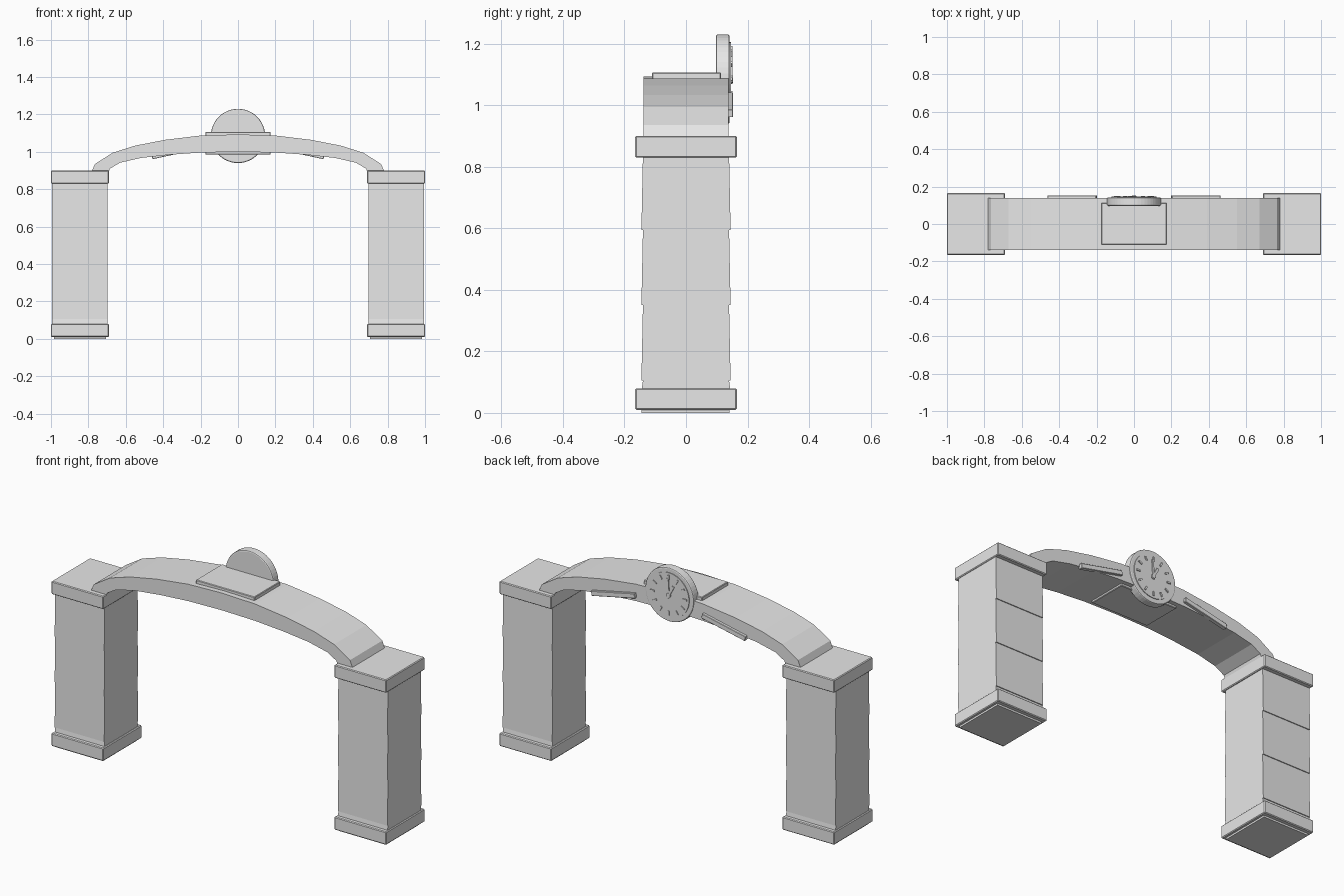
import bpy, bmesh, math
from mathutils import Matrix

cube = bpy.data.objects.get("Cube")
if cube:
    bpy.data.objects.remove(cube, do_unlink=True)

stone = bpy.data.materials.new("grey_stone")
stone.use_nodes = True
GREY = (0.8, 0.8, 0.8, 1)
stone.diffuse_color = GREY
stone.node_tree.nodes["Principled BSDF"].inputs["Base Color"].default_value = GREY


def finish(name, bm, bevel=0, segments=1):
    bmesh.ops.recalc_face_normals(bm, faces=bm.faces)
    mesh = bpy.data.meshes.new(name)
    bm.to_mesh(mesh)
    bm.free()
    mesh.materials.append(stone)
    ob = bpy.data.objects.new(name, mesh)
    bpy.context.scene.collection.objects.link(ob)
    if bevel:
        mod = ob.modifiers.new("Bevel", "BEVEL")
        mod.width, mod.segments = bevel, segments
    return ob


def box(name, x, y, z, bevel=0, spin=0):
    """Box from (min, max) ranges, turned about its own y axis."""
    bm = bmesh.new()
    size = [b - a for a, b in (x, y, z)]
    mid = [(a + b) / 2 for a, b in (x, y, z)]
    bmesh.ops.create_cube(bm, size=1, matrix=Matrix.Translation(mid)
                          @ Matrix.Rotation(spin, 4, 'Y') @ Matrix.Diagonal((*size, 1)))
    return finish(name, bm, bevel)


def extrude(name, points, axis, a, b):
    """Closed profile pushed along x or y; points are (other axis, z)."""
    bm = bmesh.new()
    place = (lambda u, z: (a, u, z)) if axis == 'x' else (lambda u, z: (u, a, z))
    face = bm.faces.new([bm.verts.new(place(u, z)) for u, z in points])
    new = bmesh.ops.extrude_face_region(bm, geom=[face])["geom"]
    shift = (b - a, 0, 0) if axis == 'x' else (0, b - a, 0)
    bmesh.ops.translate(bm, vec=shift, verts=[v for v in new if isinstance(v, bmesh.types.BMVert)])
    return finish(name, bm)


def disc(name, radius, y0, y1, z, bevel=0):
    bm = bmesh.new()
    bmesh.ops.create_cone(bm, cap_ends=True, segments=48, radius1=radius, radius2=radius,
                          depth=y1 - y0, matrix=Matrix.Translation((0, (y0 + y1) / 2, z))
                          @ Matrix.Rotation(math.pi / 2, 4, 'X'))
    ob = finish(name, bm)
    if bevel:
        mod = ob.modifiers.new("Bevel", "BEVEL")
        mod.width, mod.segments, mod.limit_method = bevel, 2, 'ANGLE'
    return ob


# Pillars: plinth, base, stacked courses that lean out slightly, capital
COURSES = [0.07, 0.105, 0.35, 0.595, 0.84]
right_side = [p for lo, hi in zip(COURSES, COURSES[1:]) for p in ((0.145, lo), (0.14, hi))]
shaft_profile = right_side + [(-y, z) for y, z in reversed(right_side)]
for side, s in (("left", 1), ("right", -1)):
    def span(a, b):
        return tuple(sorted((s * a, s * b)))
    box(side + "_pillar_plinth", span(0.705, 0.985), (-0.145, 0.142), (0, 0.02))
    box(side + "_pillar_base", span(0.69, 1.0), (-0.165, 0.165), (0.01, 0.08), 0.004)
    extrude(side + "_pillar_shaft", shaft_profile, 'x', *span(0.698, 0.994))
    box(side + "_pillar_capital", span(0.69, 1.0), (-0.165, 0.165), (0.83, 0.9), 0.004)
    # Raised bar following the arch on the back
    box(side + "_arch_bar", span(0.197, 0.463), (0.13, 0.153), (0.988, 1.014), 0.002,
        s * math.radians(12))

# Arch beam
outer = [(0.78, 0.9), (0.765, 0.935), (0.67, 0.995), (0.55, 1.033), (0.39, 1.064), (0.2, 1.087)]
inner = [(0.695, 0.88), (0.685, 0.91), (0.63, 0.942), (0.52, 0.967), (0.37, 0.984), (0.2, 0.996)]
top = outer + [(0, 1.093)] + [(-x, z) for x, z in reversed(outer)]
under = inner + [(0, 1.0)] + [(-x, z) for x, z in reversed(inner)]
extrude("arch_beam", top + under[::-1], 'y', -0.138, 0.138)

# Block through the crown of the arch
box("crown_block", (-0.175, 0.175), (-0.11, 0.113), (0.985, 1.107), 0.003)

# Clock on the back
CZ = 1.085
disc("clock_case", 0.145, 0.097, 0.142, CZ, 0.006)
disc("clock_face", 0.12, 0.13, 0.146, CZ)


def clock_bar(name, angle, start, end, width):
    """Radial bar; angle runs clockwise as read from the back."""
    bm = bmesh.new()
    place = (Matrix.Translation((0, 0.146, CZ)) @ Matrix.Rotation(-angle, 4, 'Y')
             @ Matrix.Translation((0, 0, (start + end) / 2)))
    bmesh.ops.create_cube(bm, size=1, matrix=place @ Matrix.Diagonal((width, 0.01, end - start, 1)))
    finish(name, bm)


for hour in range(12):
    clock_bar(f"hour_mark_{hour + 1}", hour * math.pi / 6, 0.085, 0.108, 0.009)
clock_bar("minute_hand", math.radians(-4), -0.015, 0.09, 0.01)
clock_bar("hour_hand", math.radians(28), -0.015, 0.06, 0.013)
disc("clock_hub", 0.012, 0.14, 0.152, CZ)
